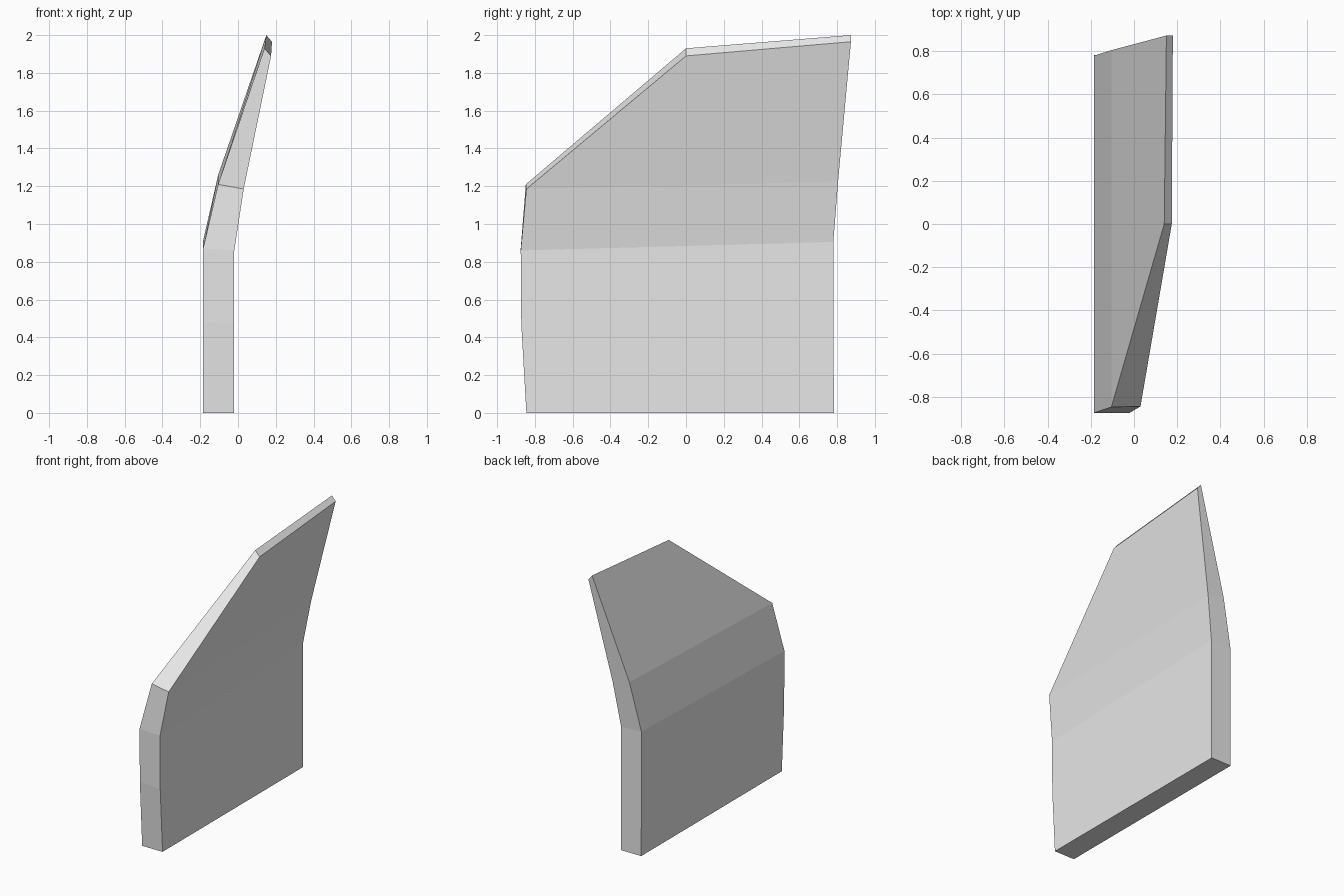
import bpy
import bmesh

cube = bpy.data.objects.get("Cube")
if cube:
    bpy.data.objects.remove(cube, do_unlink=True)


def make_material(name, value):
    mat = bpy.data.materials.new(name)
    mat.use_nodes = True
    colour = (value, value, value, 1)
    mat.diffuse_color = colour
    mat.node_tree.nodes["Principled BSDF"].inputs["Base Color"].default_value = colour
    return mat


# Edge paths from the bottom up: outer faces -x, inner faces +x
outer_front = [(-.185, -.845, 0), (-.185, -.872, .48), (-.185, -.875, .87), (-.105, -.848, 1.21)]
inner_front = [(-.02, -.845, 0), (-.02, -.872, .47), (-.02, -.875, .86), (.03, -.845, 1.185)]
outer_back = [(-.185, .783, 0), (-.185, .781, .48), (-.185, .78, .91), (-.105, .805, 1.26)]
inner_back = [(-.02, .783, 0), (-.02, .781, .48), (-.02, .78, .905), (.03, .805, 1.225)]

# Upper corners of the sloping rim: middle peak and rear tip
outer_top = [(.14, 0, 1.93), (.15, .873, 2)]
inner_top = [(.175, 0, 1.89), (.18, .873, 1.965)]

bm = bmesh.new()


def verts(points):
    return [bm.verts.new(p) for p in points]


of, inf, ob, ib, ot, it = map(
    verts, (outer_front, inner_front, outer_back, inner_back, outer_top, inner_top))

# Broad sides, front strip and back strip
for i in range(3):
    for a, b in ((of, ob), (inf, ib), (of, inf), (ob, ib)):
        bm.faces.new((a[i], b[i], b[i + 1], a[i + 1]))

# Bent upper panels
for front, back, top in ((of, ob, ot), (inf, ib, it)):
    bm.faces.new((front[3], back[3], top[1], top[0]))

# Bottom, sloping rim and rear edge of the upper panel
bm.faces.new((of[0], ob[0], ib[0], inf[0]))
bm.faces.new((of[3], inf[3], it[0], ot[0]))
bm.faces.new((ot[0], it[0], it[1], ot[1]))
bm.faces.new((ob[3], ib[3], it[1], ot[1]))

bmesh.ops.recalc_face_normals(bm, faces=bm.faces)
mesh = bpy.data.meshes.new("bent_panel")
bm.to_mesh(mesh)
bm.free()
panel = bpy.data.objects.new("bent_panel", mesh)
bpy.context.collection.objects.link(panel)
mesh.materials.append(make_material("light_grey", .8))
